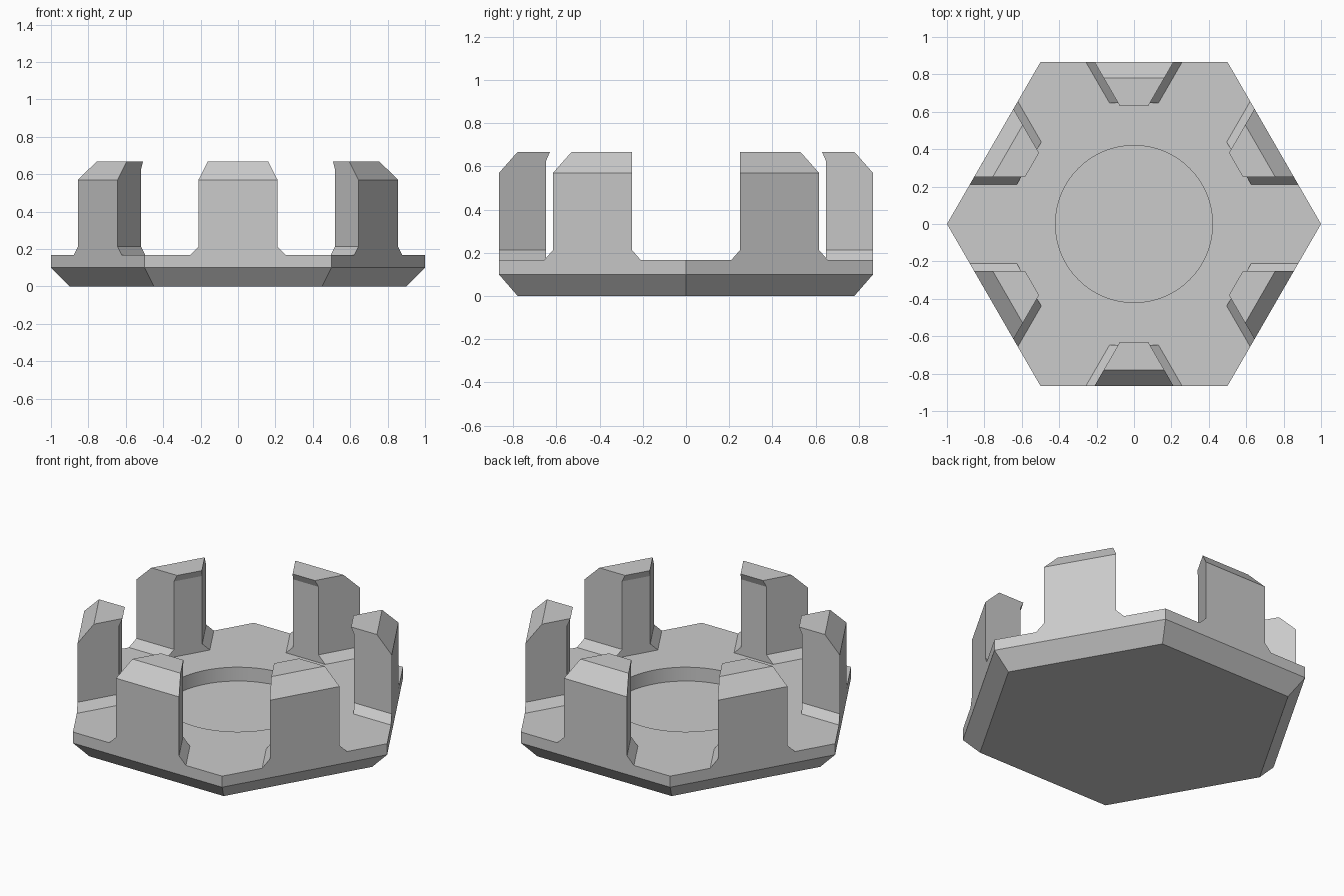
import bpy, bmesh
from math import sin, cos, pi, sqrt

if "Cube" in bpy.data.objects:
    bpy.data.objects.remove(bpy.data.objects["Cube"])

BASE_TOP, FLOOR = 0.167, 0.083
FOOT = 0.046

grey = bpy.data.materials.new("plain_grey")
grey.use_nodes = True
grey.diffuse_color = (0.6, 0.6, 0.6, 1)
grey.node_tree.nodes["Principled BSDF"].inputs["Base Color"].default_value = (0.6, 0.6, 0.6, 1)


def finish(bm, name):
    bmesh.ops.recalc_face_normals(bm, faces=bm.faces)
    mesh = bpy.data.meshes.new(name)
    bm.to_mesh(mesh)
    bm.free()
    mesh.materials.append(grey)
    obj = bpy.data.objects.new(name, mesh)
    bpy.context.collection.objects.link(obj)
    return obj


def ring(bm, count, radius, z):
    return [bm.verts.new((radius * cos(2 * pi * i / count), radius * sin(2 * pi * i / count), z))
            for i in range(count)]


def bridge(bm, a, b):
    for i in range(len(a)):
        j = (i + 1) % len(a)
        bm.faces.new((a[i], a[j], b[j], b[i]))


def loop_edges(bm, loop):
    return [bm.edges.get((v, loop[(i + 1) % len(loop)])) for i, v in enumerate(loop)]


# Hexagonal base with a chamfered underside and a round recess
bm = bmesh.new()
bottom, middle, top = [ring(bm, 6, r, z) for r, z in ((0.9, 0), (1, 0.1), (1, BASE_TOP))]
rim, floor = ring(bm, 64, 0.42, BASE_TOP), ring(bm, 64, 0.42, FLOOR)
bm.faces.new(bottom)
bm.faces.new(floor)
bridge(bm, bottom, middle)
bridge(bm, middle, top)
bridge(bm, rim, floor)
bmesh.ops.triangle_fill(bm, edges=loop_edges(bm, top) + loop_edges(bm, rim), use_beauty=True)
base = finish(bm, "hex_base")
bpy.context.view_layer.objects.active = base
base.select_set(True)
bpy.ops.object.shade_smooth_by_angle(angle=pi / 6)
base.select_set(False)

# Post profile: distance from the centre, height, extra half width at the foot
PROFILE = [(0.866, BASE_TOP, FOOT), (0.866, BASE_TOP + FOOT, 0), (0.866, 0.57, 0),
           (0.78, 0.667, 0), (0.63, 0.667, 0), (0.648, 0.625, 0),
           (0.648, BASE_TOP + FOOT, 0), (0.648, BASE_TOP, FOOT)]


def post(name, angle):
    bm = bmesh.new()
    sides = []
    for side in (-1, 1):
        verts = []
        for r, z, extra in PROFILE:
            # Sides run parallel to the slots between the posts
            w = side * ((r - 0.5 + extra) / sqrt(3) if not extra
                        else (r - 0.5) / sqrt(3) + extra)
            verts.append(bm.verts.new((r * cos(angle) - w * sin(angle),
                                       r * sin(angle) + w * cos(angle), z)))
        bm.faces.new(verts[1:-1])
        bm.faces.new((verts[0], verts[1], verts[-2], verts[-1]))
        sides.append(verts)
    for i in range(len(PROFILE) - 1):
        bm.faces.new((sides[0][i], sides[0][i + 1], sides[1][i + 1], sides[1][i]))
    # Close the underside against the base
    bm.faces.new((sides[0][-1], sides[0][0], sides[1][0], sides[1][-1]))
    return finish(bm, name)


# Six hooked posts, one at the middle of each edge
for i, place in enumerate(("back_left", "back", "back_right", "front_right", "front", "front_left")):
    post(place + "_post", pi / 6 + i * pi / 3)
